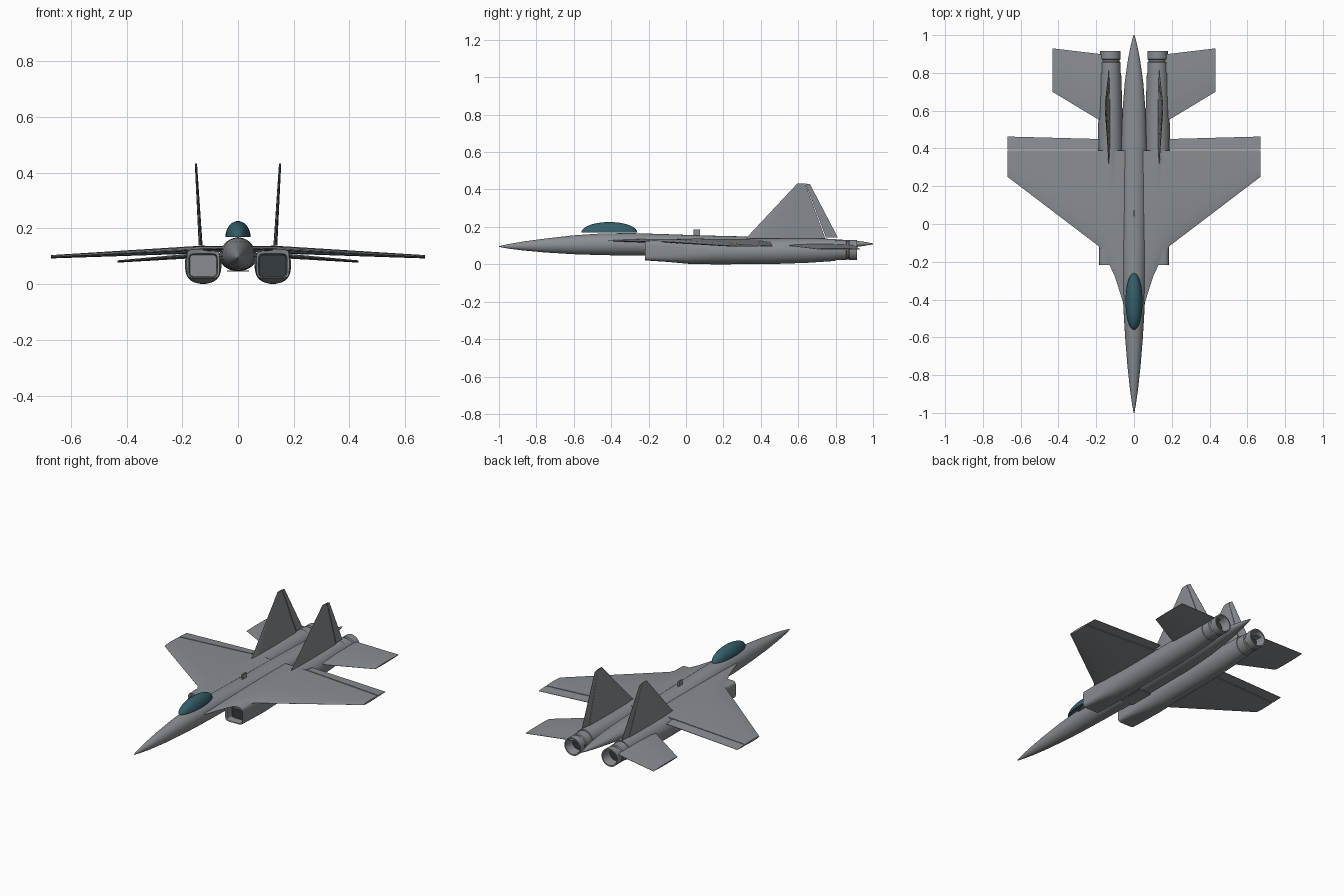
import bpy, bmesh, math
from mathutils import Vector

if "Cube" in bpy.data.objects:
    bpy.data.objects.remove(bpy.data.objects["Cube"])


def mat(name, rgb):
    m = bpy.data.materials.new(name)
    m.diffuse_color = (*rgb, 1)
    m.use_nodes = True
    m.node_tree.nodes["Principled BSDF"].inputs["Base Color"].default_value = m.diffuse_color
    return m


GREY = mat("airframe grey", (0.25, 0.27, 0.29))
DARK = mat("duct dark", (0.035, 0.045, 0.05))
TEAL = mat("canopy teal", (0.035, 0.115, 0.145))


def finish(name, bm, mats, angle=30):
    bmesh.ops.recalc_face_normals(bm, faces=bm.faces)
    me = bpy.data.meshes.new(name)
    bm.to_mesh(me)
    bm.free()
    for m in mats:
        me.materials.append(m)
    ob = bpy.data.objects.new(name, me)
    bpy.context.collection.objects.link(ob)
    bpy.ops.object.select_all(action='DESELECT')
    ob.select_set(True)
    bpy.context.view_layer.objects.active = ob
    bpy.ops.object.shade_smooth_by_angle(angle=math.radians(angle))
    return ob


def skin(bm, rings):
    """Bridge closed loops of points and cap both ends; returns the caps."""
    loops = [[bm.verts.new(p) for p in r] for r in rings]
    n = len(loops[0])
    for a, b in zip(loops, loops[1:]):
        for i in range(n):
            j = (i + 1) % n
            bm.faces.new((a[i], a[j], b[j], b[i]))
    return bm.faces.new(loops[0]), bm.faces.new(loops[-1])


def oval(y, cx, cz, hx, hz, n=2.0, seg=40):
    """Superellipse ring facing along y."""
    pts = []
    for i in range(seg):
        a = 2 * math.pi * i / seg
        c, s = math.cos(a), math.sin(a)
        pts.append((cx + hx * math.copysign(abs(c) ** (2 / n), c), y,
                    cz + hz * math.copysign(abs(s) ** (2 / n), s)))
    return pts


WING = [(0, .04), (.04, .35), (.18, .8), (.45, 1), (.75, .85), (1, .6)]
FLAP = [(0, 1), (1, .2)]
TAIL = [(0, .1), (.1, .6), (.4, 1), (.7, .8), (1, .15)]


def panel(name, stations, profile, normal):
    """Aerofoil surface through (leading point, trailing point, thickness)."""
    bm = bmesh.new()
    nrm = Vector(normal)
    rings = []
    for le, te, th in stations:
        le, te = Vector(le), Vector(te)
        up = [le.lerp(te, t) + nrm * h * th / 2 for t, h in profile]
        lo = [le.lerp(te, t) - nrm * h * th / 2 for t, h in profile]
        rings.append(up + lo[::-1])
    skin(bm, rings)
    return finish(name, bm, [GREY], 25)


# Fuselage: y, half width, bottom z, top z
body = [(-1, .002, .093, .097), (-.95, .011, .084, .108), (-.87, .022, .074, .122),
        (-.75, .035, .063, .138), (-.6, .047, .054, .155), (-.45, .056, .049, .165),
        (-.3, .062, .047, .167), (-.1, .066, .046, .161), (.1, .067, .046, .154),
        (.4, .067, .048, .147), (.6, .061, .058, .142), (.75, .049, .072, .137),
        (.87, .032, .087, .129), (.95, .016, .098, .121), (1, .003, .107, .112)]
bm = bmesh.new()
skin(bm, [oval(y, 0, (a + b) / 2, w, (b - a) / 2) for y, w, a, b in body])
finish("fuselage", bm, [GREY])

# Canopy: half ellipsoid
bm = bmesh.new()
bmesh.ops.create_uvsphere(bm, u_segments=40, v_segments=24, radius=1)
cut = bmesh.ops.bisect_plane(bm, geom=bm.verts[:] + bm.edges[:] + bm.faces[:],
                             plane_co=(0, 0, 0), plane_no=(0, 0, -1), clear_outer=True)
bmesh.ops.holes_fill(bm, edges=[e for e in bm.edges if e.is_boundary])
for v in bm.verts:
    v.co = (v.co.x * .045, -.41 + v.co.y * .15, .169 + v.co.z * .057)
finish("canopy", bm, [TEAL])


def box(name, center, size):
    bm = bmesh.new()
    bmesh.ops.create_cube(bm, size=1)
    for v in bm.verts:
        v.co = Vector(center) + Vector([a * b for a, b in zip(v.co, size)])
    finish(name, bm, [GREY])


box("spine_antenna", (0, .057, .168), (.007, .035, .036))
box("belly_panel", (0, .02, .047), (.08, .16, .004))

for side, s in (("right", 1), ("left", -1)):
    cx = .125 * s

    # Engine nacelle with recessed rounded-square intake
    bm = bmesh.new()
    rings = [oval(-.17, cx, .066, .048, .039, 7), oval(-.214, cx, .067, .051, .042, 7),
             oval(-.218, cx, .073, .059, .052, 6), oval(-.1, cx, .072, .062, .059, 4),
             oval(.02, cx, .069, .065, .067, 2.6), oval(.15, cx, .068, .066, .068),
             oval(.45, cx, .069, .066, .068), oval(.65, cx, .073, .062, .065),
             oval(.8, cx, .077, .057, .059)]
    front, back = skin(bm, rings)
    if s > 0:
        front.material_index = 1
    finish(side + "_nacelle", bm, [GREY, DARK])

    # Exhaust nozzle, hollow with dark core
    bm = bmesh.new()
    prof = [(.79, .054), (.855, .054), (.86, .049), (.868, .049), (.873, .054),
            (.915, .054), (.915, .047), (.86, .038)]
    front, back = skin(bm, [oval(y, cx, .076, r, r) for y, r in prof])
    back.material_index = 1
    finish(side + "_nozzle", bm, [GREY, DARK])

    # Main wing with curved root extension
    outline = [(.03, -.43, .126, .02), (.06, -.41, .126, .02), (.08, -.345, .126, .022),
               (.105, -.27, .125, .024), (.14, -.195, .124, .026), (.19, -.115, .121, .026),
               (.67, .25, .098, .012)]
    panel(side + "_wing", [((s * x, y, z), (s * x, .388, z), t) for x, y, z, t in outline],
          WING, (0, 0, 1))

    # Trailing edge flap behind a hinge gap
    panel(side + "_flap", [((s * .185, .394, .121), (s * .185, .45, .119), .015),
                           ((s * .67, .394, .098), (s * .67, .463, .097), .008)],
          FLAP, (0, 0, 1))

    # Horizontal tail
    panel(side + "_tailplane", [((s * .13, .515, .103), (s * .13, .893, .103), .018),
                                ((s * .18, .548, .1), (s * .18, .9, .1), .017),
                                ((s * .432, .7, .081), (s * .432, .93, .081), .008)],
          TAIL, (0, 0, 1))

    # Vertical fin and rudder
    panel(side + "_fin", [((s * .134, .32, .138), (s * .134, .745, .138), .014),
                          ((s * .151, .595, .432), (s * .151, .637, .432), .008)],
          WING, (1, 0, 0))
    panel(side + "_rudder", [((s * .134, .748, .143), (s * .134, .812, .143), .009),
                             ((s * .151, .639, .432), (s * .151, .663, .428), .006)],
          FLAP, (1, 0, 0))
